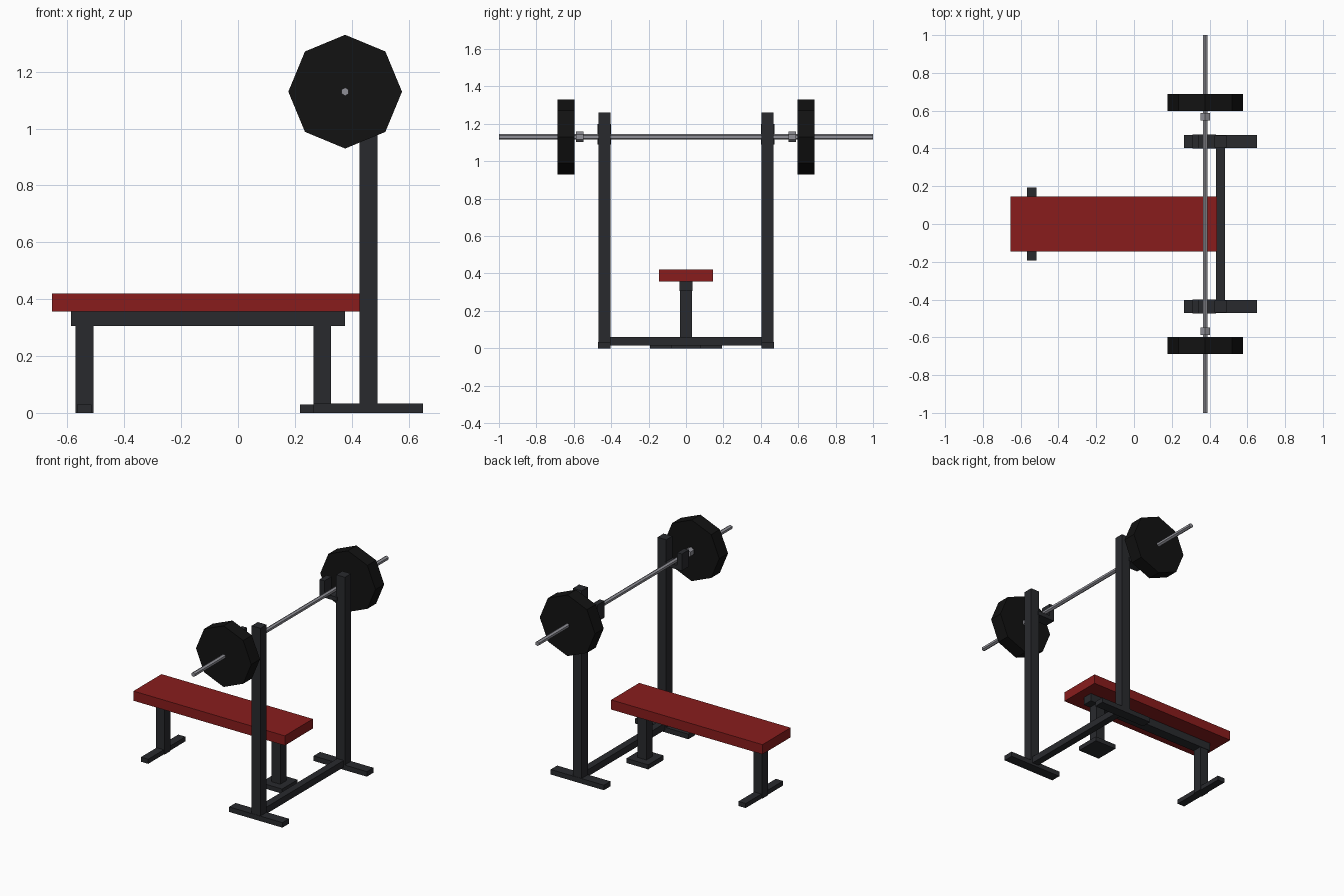
import bpy, math

if "Cube" in bpy.data.objects:
    bpy.data.objects.remove(bpy.data.objects["Cube"])


def material(name, rgb):
    m = bpy.data.materials.new(name)
    m.diffuse_color = (*rgb, 1)
    m.use_nodes = True
    m.node_tree.nodes["Principled BSDF"].inputs["Base Color"].default_value = m.diffuse_color
    return m


RED = material("red_vinyl", (0.25, 0.012, 0.012))
FRAME = material("dark_steel", (0.022, 0.023, 0.027))
BLACK = material("black_iron", (0.006, 0.006, 0.006))
STEEL = material("bare_steel", (0.28, 0.28, 0.31))


def box(name, x, y, z, mat):
    """Box from (min, max) ranges on each axis."""
    bpy.ops.mesh.primitive_cube_add(size=1, location=[sum(r) / 2 for r in (x, y, z)])
    o = bpy.context.object
    o.name = name
    o.scale = [r[1] - r[0] for r in (x, y, z)]
    bpy.ops.object.transform_apply(location=False, rotation=False)
    o.data.materials.append(mat)
    return o


def rod(name, sides, radius, y0, y1, mat, x=0.377, z=1.13):
    """Flat-sided cylinder along y with a vertex pointing up."""
    bpy.ops.mesh.primitive_cylinder_add(
        vertices=sides, radius=radius, depth=y1 - y0,
        location=(x, (y0 + y1) / 2, z), rotation=(math.pi / 2, 0, 0))
    o = bpy.context.object
    o.name = name
    o.data.materials.append(mat)
    return o


# Bench
box("bench_pad", (-0.655, 0.44), (-0.145, 0.145), (0.357, 0.42), RED)
box("bench_beam", (-0.587, 0.377), (-0.034, 0.034), (0.305, 0.357), FRAME)
box("front_leg", (-0.572, -0.509), (-0.031, 0.031), (0, 0.306), FRAME)
box("front_foot", (-0.567, -0.515), (-0.193, 0.193), (0, 0.03), FRAME)
box("rear_leg", (0.265, 0.328), (-0.031, 0.031), (0, 0.306), FRAME)
box("rear_foot", (0.218, 0.375), (-0.08, 0.08), (0, 0.03), FRAME)

# Rack
box("rack_crossbar", (0.434, 0.481), (-0.41, 0.41), (0.016, 0.06), FRAME)
for side, s in (("left", -1), ("right", 1)):
    def span(a, b):
        return tuple(sorted((s * a, s * b)))

    box(side + "_upright", (0.427, 0.49), span(0.405, 0.468), (0, 1.26), FRAME)
    box(side + "_upright_foot", (0.265, 0.65), span(0.403, 0.47), (0, 0.033), FRAME)
    # J-shaped bar holder
    box(side + "_hook_base", (0.31, 0.435), span(0.4, 0.473), (1.09, 1.117), FRAME)
    box(side + "_hook_lip", (0.31, 0.345), span(0.4, 0.473), (1.09, 1.2), FRAME)
    # Weight and collar
    rod(side + "_weight_plate", 8, 0.2, *span(0.597, 0.687), BLACK)
    rod(side + "_collar", 6, 0.028, *span(0.548, 0.588), STEEL)

# Barbell
rod("barbell_bar", 6, 0.0145, -1, 1, STEEL)
